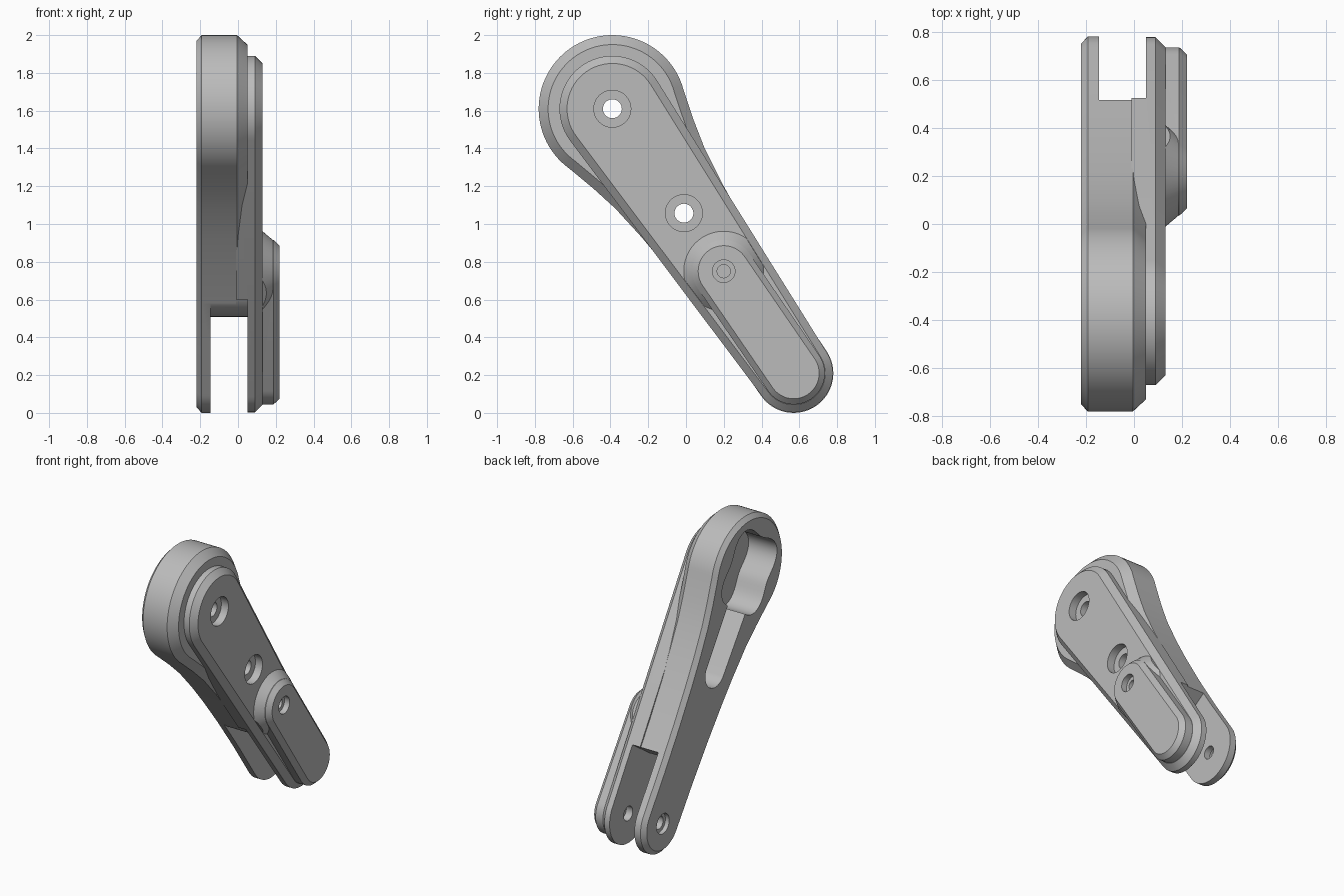
import bpy, bmesh
from math import sin, cos, acos, pi, radians
from mathutils import Vector

old = bpy.data.objects.get("Cube")
if old:
    bpy.data.objects.remove(old, do_unlink=True)

grey = bpy.data.materials.new("plain_grey")
grey.use_nodes = True
grey.diffuse_color = (0.5, 0.5, 0.5, 1)
grey.node_tree.nodes["Principled BSDF"].inputs["Base Color"].default_value = (0.5, 0.5, 0.5, 1)

# The arm runs along u from its big end to the pivot (u = 0); v goes across it
PIVOT = Vector((0, 0.57, 0.21))
BIG = Vector((0, -0.39, 1.61))
LENGTH = (PIVOT - BIG).length
U = (PIVOT - BIG) / LENGTH
V = Vector((0, -U.z, U.y))
LUG_U = -0.655
HOLE_U = 0.67 - LENGTH


def arc(u, r, a, b, n=32, v=0):
    """Points on an arc, angles in radians from the u direction."""
    return [(u + r * cos(a + (b - a) * i / n), v + r * sin(a + (b - a) * i / n))
            for i in range(n + 1)]


def disc(u, r, n=40):
    return arc(u, r, 0, 2 * pi, n)[:-1]


def hull(u0, r0, u1, r1):
    """Tapered capsule around two circles."""
    p = acos((r0 - r1) / (u1 - u0))
    return arc(u1, r1, -p, p) + arc(u0, r0, p, 2 * pi - p)


def inset(outline, d):
    """Move a counter-clockwise outline inward by d."""
    pts = [Vector(p) for p in outline]
    result = []
    for i, p in enumerate(pts):
        a = (p - pts[i - 1]).normalized()
        b = (pts[(i + 1) % len(pts)] - p).normalized()
        n = Vector((-a.y - b.y, a.x + b.x))
        n = n.normalized() / max(n.length / 2, 0.5)
        result.append(p + n * d)
    return result


def loft(name, outline, levels):
    """Prism across x; levels are (x, inset) pairs."""
    bm = bmesh.new()
    rings = [[bm.verts.new(PIVOT + U * u + V * v + Vector((x, 0, 0)))
              for u, v in inset(outline, d)] for x, d in levels]
    n = len(outline)
    for lo, hi in zip(rings, rings[1:]):
        for i in range(n):
            j = (i + 1) % n
            bm.faces.new((lo[i], lo[j], hi[j], hi[i]))
    bm.faces.new(rings[0])
    bm.faces.new(rings[-1])
    bmesh.ops.recalc_face_normals(bm, faces=bm.faces)
    mesh = bpy.data.meshes.new(name)
    bm.to_mesh(mesh)
    bm.free()
    mesh.materials.append(grey)
    ob = bpy.data.objects.new(name, mesh)
    bpy.context.collection.objects.link(ob)
    return ob


def combine(ob, other, operation):
    mod = ob.modifiers.new("combine", 'BOOLEAN')
    mod.operation = operation
    mod.solver = 'EXACT'
    mod.object = other
    bpy.context.view_layer.objects.active = ob
    bpy.ops.object.modifier_apply(modifier=mod.name)


# Main body: wide round end, waisted neck and narrow pivot end
neck = [(-0.3, 0.212), (-0.6, 0.222), (-0.85, 0.238), (-1.05, 0.257),
        (-1.25, 0.285), (-1.4, 0.32)]
body_outline = (arc(0, 0.21, -pi / 2, pi / 2) + neck
                + arc(-LENGTH, 0.39, radians(70), radians(290), 56)
                + [(u, -v) for u, v in reversed(neck)])
body = loft("arm_body", body_outline,
            [(-0.22, 0.03), (-0.192, 0), (-0.005, 0), (0.049, 0.05)])

# Straight-sided cover plate
plate_outline = hull(-LENGTH, 0.28, 0, 0.207)
plate = loft("cover_plate", plate_outline, [(-0.01, 0), (0.09, 0), (0.13, 0.04)])

# Raised lug with a sloped round shoulder, trimmed to the plate edge
lug = loft("end_lug", hull(LUG_U, 0.1651, 0, 0.165),
           [(0.12, 0), (0.188, 0), (0.22, 0.03)])
shoulder = loft("shoulder_helper", disc(LUG_U, 0.22, 56), [(0.12, 0), (0.22, 0.085)])
trim = loft("trim_helper", inset(plate_outline, 0.041), [(0.1, 0), (0.3, 0)])
combine(lug, shoulder, 'UNION')
combine(lug, trim, 'INTERSECT')

# Fork slot, square on one side and rounded on the other
end_r = 0.225
slot_outline = ([(0.4, -0.4), (0.4, 0.4), (LUG_U + end_r + 0.02, 0.4)]
                + arc(LUG_U + 0.02, end_r, 0, -pi / 2, 20) + [(LUG_U + 0.02, -0.4)])
# Lobed pocket in the big end and the channel leading from it
pocket_outline = []
for k in range(64):
    t = 2 * pi * k / 64
    r = 0.275 - 0.035 * cos(4 * t)
    pocket_outline.append((-LENGTH + r * cos(t), r * sin(t)))
channel_outline = hull(-LENGTH, 0.1201, HOLE_U, 0.11)

cutters = [
    (slot_outline, -0.145, 0.05, (body, plate)),
    (pocket_outline, -0.3, 0.0, (body, plate)),
    (channel_outline, -0.3, -0.002, (body, plate)),
    (disc(LUG_U, 0.06), 0.18, 0.3, (lug,)),
    (disc(LUG_U, 0.035), 0.06, 0.3, (plate, lug)),
    (disc(0, 0.07), -0.3, -0.19, (body,)),
    (disc(0, 0.045), -0.3, -0.1, (body,)),
    (disc(0, 0.05), 0.0, 0.1, (plate,)),
]
# Counterbored screw holes
for u in (-LENGTH, HOLE_U):
    cutters.append((disc(u, 0.098), 0.075, 0.3, (plate,)))
    cutters.append((disc(u, 0.05), -0.3, 0.3, (body, plate)))

helpers = [shoulder, trim]
for outline, x0, x1, targets in cutters:
    cutter = loft("cutter_helper", outline, [(x0, 0), (x1, 0)])
    for target in targets:
        combine(target, cutter, 'DIFFERENCE')
    helpers.append(cutter)
for helper in helpers:
    bpy.data.objects.remove(helper, do_unlink=True)

# Smooth shading with crisp edges
bpy.ops.object.select_all(action='DESELECT')
for ob in (body, plate, lug):
    ob.select_set(True)
bpy.context.view_layer.objects.active = body
bpy.ops.object.shade_smooth_by_angle(angle=radians(25))
